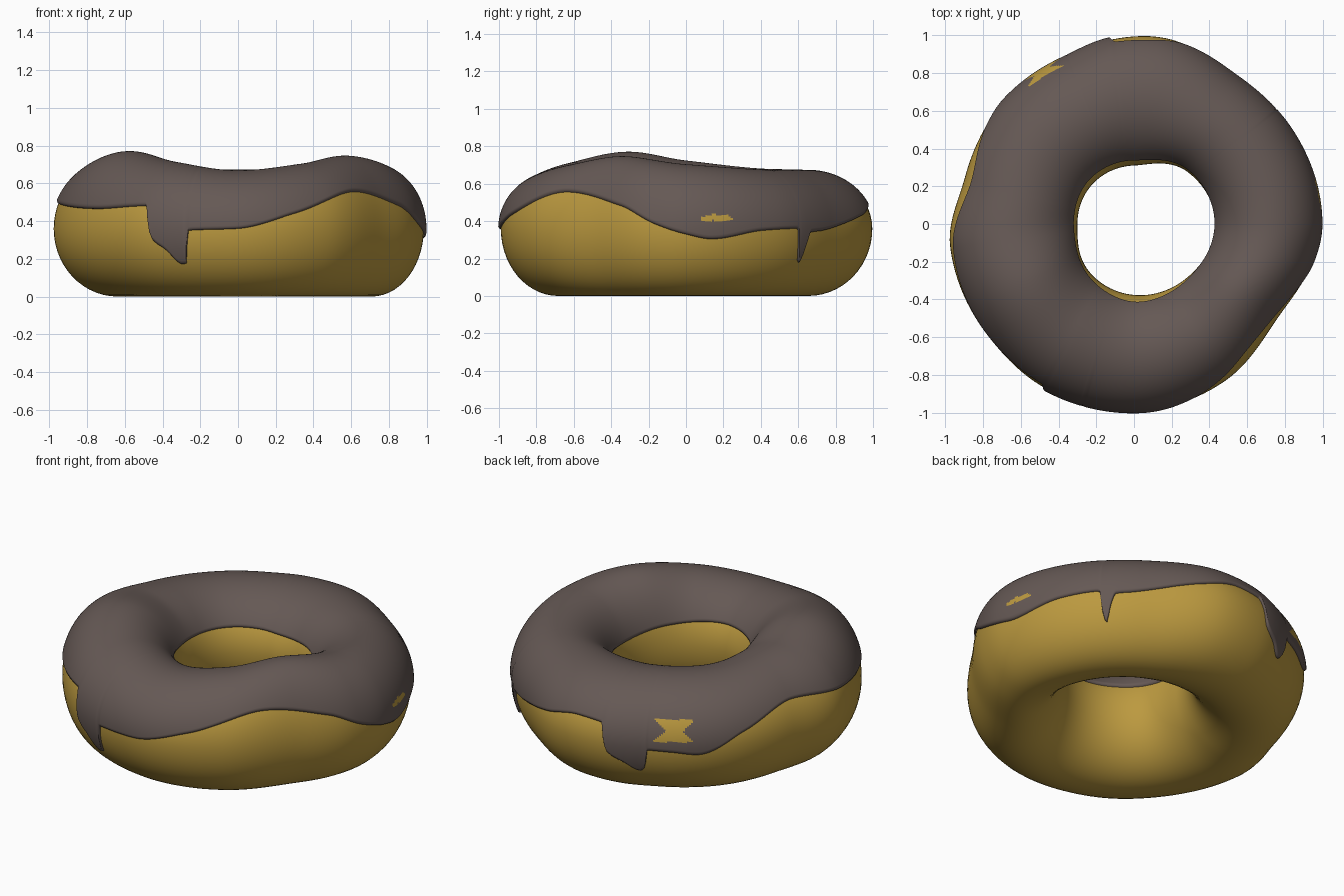
import bpy, math

if "Cube" in bpy.data.objects:
    bpy.data.objects.remove(bpy.data.objects["Cube"])

ZC = 0.36       # height of the widest point of the ring
THICK = 0.014   # icing thickness


def periodic(knots):
    """Smooth monotone interpolation through (angle, value) knots, repeating at 360."""
    k = sorted(knots)
    n = len(k)

    def gap(i):
        return (k[(i + 1) % n][0] - k[i % n][0]) % 360

    def slope(i):
        return (k[(i + 1) % n][1] - k[i % n][1]) / gap(i)

    tang = []
    for i in range(n):
        a, b = slope(i - 1), slope(i)
        tang.append(2 * a * b / (a + b) if a * b > 0 else 0.0)

    def f(deg):
        deg %= 360
        i = max((j for j in range(n) if k[j][0] <= deg), default=n - 1)
        j, w = (i + 1) % n, gap(i)
        t = ((deg - k[i][0]) % 360) / w
        return ((2*t**3 - 3*t*t + 1) * k[i][1] + (t**3 - 2*t*t + t) * w * tang[i]
                + (3*t*t - 2*t**3) * k[j][1] + (t**3 - t*t) * w * tang[j])
    return f


# Uneven ring outline, hole and top height by angle (0 = right, 90 = back)
r_out = periodic([(0, .985), (31, .965), (54, .947), (82, 1.0), (97, .985), (114, .95),
                  (138, .945), (165, .93), (187, .982), (219, .975), (243, .99),
                  (270, .99), (300, .962), (326, .91), (348, .965)])
r_in = periodic([(0, .43), (45, .395), (90, .31), (135, .305), (180, .30),
                 (225, .345), (270, .376), (315, .40)])
z_top = periodic([(0, .69), (45, .66), (90, .66), (135, .665), (180, .71), (208, .757),
                  (240, .70), (270, .655), (300, .69), (329, .733)])

# Lower edge of the icing, with three drips
edge_out = periodic([(0, .33), (8, .305), (25, .35), (38.5, .36), (39.6, .21), (40.6, .18),
                     (42, .26), (44, .34), (50, .35), (73, .43), (87, .48), (96, .47),
                     (98.5, .31), (104, .25), (109, .20), (111, .23), (112, .34), (120, .335),
                     (129, .32), (145, .43), (166, .53), (190, .49), (220, .465), (240, .48),
                     (242.5, .31), (247, .25), (252, .175), (253.5, .18), (254.5, .35),
                     (270, .36), (288, .44), (314, .555), (338, .48), (350, .385)])
edge_in = periodic([(0, .44), (60, .48), (130, .50), (200, .50), (270, .51), (320, .48)])


def surface(deg, phi, offset=0.0):
    a, b = r_out(deg), r_in(deg)
    h = z_top(deg) - ZC if math.sin(phi) > 0 else ZC
    r = (a + b) / 2 + ((a - b) / 2 + offset) * math.cos(phi)
    z = ZC + (h + offset) * math.sin(phi)
    t = math.radians(deg)
    return (r * math.cos(t), r * math.sin(t), z)


def phi_at(deg, z):
    h = z_top(deg) - ZC if z > ZC else ZC
    return math.asin((z - ZC) / h)


def grid_object(name, columns, closed, mats):
    n, m = len(columns), len(columns[0])
    faces = [(i * m + j, ((i + 1) % n) * m + j, ((i + 1) % n) * m + (j + 1) % m,
              i * m + (j + 1) % m)
             for i in range(n) for j in range(m if closed else m - 1)]
    me = bpy.data.meshes.new(name)
    me.from_pydata([v for c in columns for v in c], [], faces)
    for mat in mats:
        me.materials.append(mat)
    me.polygons.foreach_set("use_smooth", [True] * len(me.polygons))
    me.update()
    ob = bpy.data.objects.new(name, me)
    bpy.context.collection.objects.link(ob)
    return ob


def material(name, rgb):
    m = bpy.data.materials.new(name)
    m.diffuse_color = (*rgb, 1)
    m.use_nodes = True
    m.node_tree.nodes["Principled BSDF"].inputs["Base Color"].default_value = m.diffuse_color
    return m


golden = material("golden_dough", (.50, .32, .05))
brown = material("chocolate_icing", (.13, .099, .09))

# Dough ring
N, M = 144, 56
grid_object("dough", [[surface(i * 360 / N, j * 2 * math.pi / M) for j in range(M)]
                      for i in range(N)], True, [golden])

# Icing: a cap over the dough with rounded lips tucked into it
N, M = 540, 90
cols = []
for i in range(N):
    d = i * 360 / N
    p0 = phi_at(d, edge_out(d))
    p1 = math.pi - phi_at(d, edge_in(d))
    col = [surface(d, p0, -.012), surface(d, p0, .006)]
    for j in range(M + 1):
        s = .03 + (p1 - p0 - .06) * j / M
        col.append(surface(d, p0 + s, THICK))
    col += [surface(d, p1, .006), surface(d, p1, -.012)]
    cols.append(col)
icing = grid_object("icing", cols, False, [brown, golden])

# Thin bare spots where the dough shows through the icing
for f in icing.data.polygons:
    x, y, z = f.center
    if math.hypot(x, y) < .7:
        continue
    d = math.degrees(math.atan2(y, x))
    right_spot = .402 < z < .435 and abs(d - 9.5) < 5.5 - 110 * abs(z - .412)
    back_spot = .40 < z < .52 and abs(d - 121) < 3 + 65 * abs(z - .46)
    if right_spot or back_spot:
        f.material_index = 1
